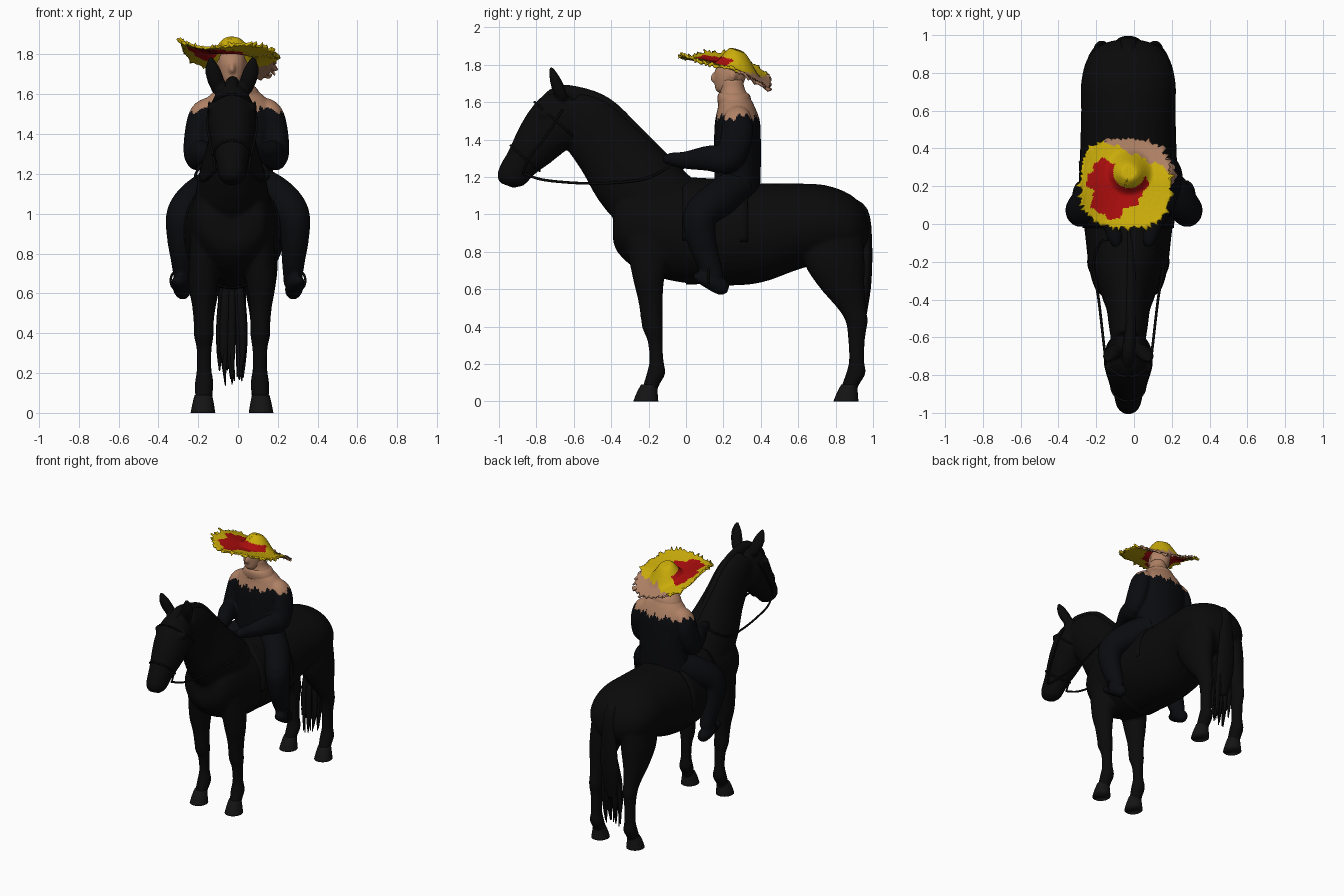
import bpy, bmesh, math, random
from mathutils import Vector

random.seed(4)
X, Y, Z = Vector((1, 0, 0)), Vector((0, 1, 0)), Vector((0, 0, 1))
HX = -0.03  # horse centre line


def material(name, rgb):
    m = bpy.data.materials.new(name)
    m.diffuse_color = (*rgb, 1)
    return m


BLACK = material("black", (0.003, 0.003, 0.003))
HOOF = material("hoof", (0.007, 0.007, 0.007))
CLOTH = material("dark_cloth", (0.003, 0.0033, 0.0045))
TAN = material("tan", (0.43, 0.22, 0.13))
YELLOW = material("yellow", (0.60, 0.42, 0.003))
RED = material("red", (0.40, 0.004, 0.004))


def spline(secs, k):
    out = []
    for i in range(len(secs) - 1):
        p = [secs[max(0, min(len(secs) - 1, i + j))] for j in (-1, 0, 1, 2)]
        for s in range(k):
            t = s / k
            out.append([0.5 * (2 * b + (c - a) * t + (2 * a - 5 * b + 4 * c - d) * t * t
                               + (3 * b - a - 3 * c + d) * t ** 3) for a, b, c, d in zip(*p)])
    return out + [list(secs[-1])]


def loft(bm, secs, axis=None, n=20, k=4):
    """Skin oval sections (x, y, z, half width, half depth) along a smooth path."""
    pts = spline(secs, k)
    rings = []
    for i, (x, y, z, a, b) in enumerate(pts):
        t = axis or (Vector(pts[min(i + 1, len(pts) - 1)][:3]) - Vector(pts[max(i - 1, 0)][:3])).normalized()
        u = (X - t * X.dot(t)).normalized()
        v = t.cross(u)
        a, b = max(a, 0.003), max(b, 0.003)
        rings.append([bm.verts.new(Vector((x, y, z)) + u * a * math.cos(w) + v * b * math.sin(w))
                      for w in (2 * math.pi * j / n for j in range(n))])
    for r, q in zip(rings, rings[1:]):
        for j in range(n):
            bm.faces.new((r[j], r[(j + 1) % n], q[(j + 1) % n], q[j]))
    bm.faces.new(rings[0][::-1])
    bm.faces.new(rings[-1])


def side(secs, s):
    return [(s * p[0], *p[1:]) for p in secs]


def finish(name, bm, mats, dx=0, voxel=0, paint=None, recalc=True, solid=0):
    if recalc:
        bmesh.ops.recalc_face_normals(bm, faces=bm.faces)
    me = bpy.data.meshes.new(name)
    bm.to_mesh(me)
    bm.free()
    ob = bpy.data.objects.new(name, me)
    bpy.context.collection.objects.link(ob)
    ob.location.x = dx
    if voxel:  # fuse overlapping volumes into one skin
        r = ob.modifiers.new("fuse", 'REMESH')
        r.mode, r.voxel_size = 'VOXEL', voxel
        s = ob.modifiers.new("soften", 'SMOOTH')
        s.factor, s.iterations = 0.5, 4
        dg = bpy.context.evaluated_depsgraph_get()
        ob.data = bpy.data.meshes.new_from_object(ob.evaluated_get(dg))
        ob.modifiers.clear()
    ob.data.materials.clear()
    for m in mats:
        ob.data.materials.append(m)
    for f in ob.data.polygons:
        f.use_smooth = True
        f.material_index = paint(f.center) if paint else 0
    if solid:
        m = ob.modifiers.new("thickness", 'SOLIDIFY')
        m.thickness, m.offset = solid, -1


def tube(name, paths, r, dx=HX):
    bm = bmesh.new()
    for p in paths:
        loft(bm, [(*q, r, r) for q in p], n=8)
    finish(name, bm, [BLACK], dx)


# horse body, neck, head, ears and legs fused together
bm = bmesh.new()
loft(bm, [(0, y, z, a, b) for y, z, a, b in (
    (-.39, .95, .10, .09), (-.36, .96, .165, .17), (-.25, .95, .205, .25), (-.05, .92, .23, .28),
    (.2, .895, .26, .275), (.4, .90, .255, .265), (.6, .935, .25, .23), (.75, .95, .25, .205),
    (.88, .93, .215, .175), (.95, .92, .14, .11), (.975, .91, .06, .05))], Y, 32)
loft(bm, [(0, y, z, a, b) for y, z, a, b in (
    (-.06, .98, .20, .22), (-.265, 1.17, .17, .22), (-.405, 1.345, .122, .19),
    (-.52, 1.475, .105, .17), (-.63, 1.55, .09, .125))], n=28)
loft(bm, [(0, y, z, a, b) for y, z, a, b in (
    (-.58, 1.555, .07, .105), (-.66, 1.51, .11, .16), (-.73, 1.455, .122, .147), (-.81, 1.36, .105, .122),
    (-.875, 1.28, .083, .095), (-.92, 1.22, .072, .085), (-.945, 1.185, .064, .072),
    (-.958, 1.155, .035, .042))], n=28)
FRONT = [(.13, -.20, .88, .08, .13), (.145, -.20, .66, .074, .085), (.145, -.19, .54, .056, .066),
         (.142, -.183, .44, .05, .058), (.142, -.178, .39, .05, .055), (.14, -.165, .32, .038, .04),
         (.14, -.158, .22, .036, .038), (.14, -.16, .15, .047, .05), (.143, -.185, .09, .043, .043),
         (.144, -.195, .05, .04, .04)]
HIND = [(.115, .78, .97, .10, .16), (.13, .79, .76, .10, .165), (.14, .83, .62, .076, .125),
        (.14, .885, .50, .053, .077), (.14, .912, .43, .047, .06), (.14, .912, .34, .038, .046),
        (.14, .912, .22, .037, .041), (.14, .908, .15, .047, .052), (.142, .88, .09, .044, .046),
        (.143, .87, .05, .04, .04)]
EAR = [(.06, -.66, 1.62, .04, .03), (.085, -.685, 1.68, .042, .034),
       (.10, -.705, 1.735, .036, .026), (.108, -.725, 1.79, .008, .008)]
EYE = [(.09, -.735, 1.53, .015, .02), (.097, -.76, 1.535, .03, .025), (.09, -.785, 1.53, .015, .02)]
for s in (-1, 1):
    for part, axis in ((FRONT, Z), (HIND, Z), (EAR, None), (EYE, None)):
        loft(bm, side(part, s), axis)
finish("horse", bm, [BLACK], HX, 0.011)

# hooves
bm = bmesh.new()
for s in (-1, 1):
    for y in (-.215, .855):
        loft(bm, side([(.144, y + .018, .09, .044, .043), (.145, y + .008, .05, .053, .055),
                       (.146, y, 0, .062, .067)], s), Z)
finish("hooves", bm, [HOOF], HX)

# tail: a root and ragged hanging strands
bm = bmesh.new()
loft(bm, [(0, .86, 1.07, .03, .03), (0, .94, 1.01, .045, .035), (0, .965, .85, .055, .03),
          (0, .96, .65, .07, .032), (0, .942, .5, .065, .03), (0, .93, .36, .03, .015)])
for i in range(18):
    x, y = random.uniform(-.062, .062), random.uniform(.89, .955)
    loft(bm, [(x * .6, .955, .75, .015, .012), (x, y, .5, .02, .016), (x * 1.1, y - .01, .33, .017, .014),
              (x + random.uniform(-.015, .015), y - .02, random.uniform(.13, .28), .003, .003)], n=6)
finish("tail", bm, [BLACK], HX)

# mane ridge and forelock
bm = bmesh.new()
loft(bm, [(0, -.03, 1.22, .01, .03), (.01, -.15, 1.315, .025, .04), (.012, -.29, 1.45, .03, .045),
          (.012, -.43, 1.58, .03, .045), (.01, -.57, 1.63, .03, .05), (0, -.69, 1.65, .035, .035),
          (0, -.79, 1.57, .03, .02), (0, -.85, 1.49, .01, .01)], n=12)
finish("mane", bm, [BLACK], HX)


# bridle straps and reins
def band(cy, cz, a, b):
    d = 2 * math.pi / 20
    return [(a * math.cos(i * d), cy + .75 * b * math.sin(i * d), cz - .66 * b * math.sin(i * d)) for i in range(21)]


tube("bridle", [band(-.86, 1.30, .09, .104), band(-.69, 1.495, .118, .16)]
     + [[(s * .113, -.66, 1.56), (s * .123, -.74, 1.43), (s * .096, -.84, 1.30), (s * .084, -.87, 1.22)]
        for s in (-1, 1)], .006)
tube("reins", [[(s * x, y, z) for x, y, z in (
    (.08, -.87, 1.22), (.11, -.78, 1.188), (.128, -.65, 1.172), (.145, -.5, 1.165), (.16, -.38, 1.17),
    (.185, -.22, 1.19), (.15, -.1, 1.25), (.09, -.08, 1.285))] for s in (-1, 1)], .007)


# saddle and girth wrapped round the barrel
def wrap(name, y0, y1, arc):
    bm = bmesh.new()
    rows = []
    for i in range(9):
        y = y0 + (y1 - y0) * i / 8
        rows.append([bm.verts.new(((.243 + .06 * y) * math.sin(w), y, .912 - .03 * y + (.287 - .025 * y) * math.cos(w)))
                     for w in (arc * (j / 20 - 1) for j in range(41))])
    for r, q in zip(rows, rows[1:]):
        for j in range(40):
            bm.faces.new((r[j], r[j + 1], q[j + 1], q[j]))
    finish(name, bm, [BLACK], HX, recalc=False, solid=.012)


wrap("saddle", -.02, .33, 1.75)
wrap("girth", 0, .06, math.pi)

# rider trousers and boots
LEG = [(.08, .28, 1.15, .10, .10), (.20, .18, 1.085, .09, .10), (.275, .08, 1.0, .084, .092),
       (.285, .08, .88, .072, .08), (.278, .115, .76, .058, .066), (.275, .155, .66, .046, .05)]
BOOT = [(.27, .225, .60, .02, .025), (.277, .19, .612, .042, .045), (.287, .12, .64, .046, .037),
        (.30, .06, .665, .035, .025), (.302, .04, .67, .015, .012)]
bm = bmesh.new()
for s in (-1, 1):
    loft(bm, side(LEG, s))
    loft(bm, side(BOOT, s))
finish("rider_legs", bm, [CLOTH], 0, 0.011)
tube("stirrups", [[(s * (.287 + .052 * math.cos(w)), .12, .665 + .055 * math.sin(w))
                   for w in (2 * math.pi * i / 12 for i in range(13))] for s in (-1, 1)], .006, 0)

# rider coat with sleeves and hands, tan across the shoulders with a ragged edge
ARM = [(.13, .275, 1.54, .05, .06), (.172, .275, 1.50, .063, .078), (.195, .27, 1.41, .064, .085),
       (.202, .225, 1.30, .062, .078), (.17, .12, 1.30, .058, .068), (.115, 0, 1.29, .046, .047),
       (.09, -.08, 1.295, .037, .035), (.085, -.12, 1.295, .018, .018)]
bm = bmesh.new()
loft(bm, [(0, y, z, a, b) for y, z, a, b in (
    (.275, 1.11, .19, .12), (.275, 1.25, .185, .125), (.275, 1.4, .195, .125), (.275, 1.5, .195, .12),
    (.27, 1.57, .16, .10), (.26, 1.62, .105, .085), (.25, 1.67, .065, .065), (.245, 1.72, .055, .06))], Z, 28)
for s in (-1, 1):
    loft(bm, side(ARM, s))


def coat_paint(c):
    w = math.atan2(c.y - .27, c.x)
    return int(c.z > 1.52 + .014 * math.sin(9 * w) + .011 * math.sin(29 * w))


finish("rider_coat", bm, [CLOTH, TAN], -.008, 0.008, coat_paint)

# collar scarf
bm = bmesh.new()
loft(bm, [(-.01, .262, 1.585, .125, .09), (-.01, .258, 1.615, .114, .09), (-.01, .255, 1.64, .094, .084),
          (-.015, .25, 1.655, .07, .065)], Z, 28)
finish("collar", bm, [TAN])

# head with nose, chin and ears
bm = bmesh.new()
loft(bm, [(0, y, z, a, b) for y, z, a, b in (
    (.215, 1.645, .025, .03), (.22, 1.665, .05, .062), (.232, 1.71, .066, .08), (.24, 1.76, .069, .088),
    (.25, 1.80, .058, .075), (.258, 1.83, .02, .03))], Z, 24)
loft(bm, [(0, .155, 1.755, .01, .015), (0, .147, 1.725, .016, .018), (0, .155, 1.705, .012, .012)], Z, 12)
for s in (-1, 1):
    loft(bm, side([(.066, .25, 1.765, .01, .015), (.07, .25, 1.74, .013, .02), (.064, .245, 1.71, .01, .012)], s), Z, 12)
finish("head", bm, [TAN], -.03, 0.008)

# straw hat: frayed brim, lifted at the left front and drooping at the back, with a small dome crown
CX, CY = -.045, .217


def hat_point(r, w):
    c, s = math.cos(w), math.sin(w)
    e = .236 / (abs(c) ** 2.8 + abs(s) ** 2.8) ** (1 / 2.8)
    dx, dy = r * e * c, r * e * s
    x, y = CX + dx, CY + dy
    d = math.hypot(x + .025, y - .275)
    t = max(0, min(1, (d - .03) / .1))
    dome = .096 * (1 - t * t * (3 - 2 * t))
    z = 1.80 - .2 * dy - 1.0 * max(0, dy) ** 2 - .06 * dx - .5 * dx * dy + .75 * max(0, -dx) ** 2
    return x, y, z + dome + .008 * r * r * math.sin(4 * w + .6)


def hat_paint(c):
    w = math.atan2(c.y - .19, c.x + .1)
    n = .25 * math.sin(3 * w + 1) + .16 * math.sin(7 * w) + .08 * math.sin(17 * w)
    if c.y + .45 * c.x > .37 + .01 * math.sin(60 * c.x) + .006 * math.sin(131 * c.x):
        return 1
    red = ((c.x + .1) / .155) ** 2 + ((c.y - .19) / .15) ** 2 < .95 + n
    return 2 if red and math.hypot(c.x + .025, c.y - .275) > .085 else 0


bm = bmesh.new()
N, R = 150, 34
mid = bm.verts.new(hat_point(0, 0))
rings = []
for i in range(1, R + 1):
    ring = []
    for j in range(N):
        fray = random.choice((-.03, -.01, 0, .02, .03, .09)) if i == R else 0
        ring.append(bm.verts.new(Vector(hat_point(i / R + fray, 2 * math.pi * j / N))
                                 + Z * random.uniform(-1, 1) * (.014 if i == R else .001)))
    rings.append(ring)
for j in range(N):
    k = (j + 1) % N
    bm.faces.new((mid, rings[0][j], rings[0][k]))
    for r, q in zip(rings, rings[1:]):
        bm.faces.new((r[j], q[j], q[k], r[k]))
finish("straw_hat", bm, [YELLOW, TAN, RED], paint=hat_paint, recalc=False, solid=.012)
